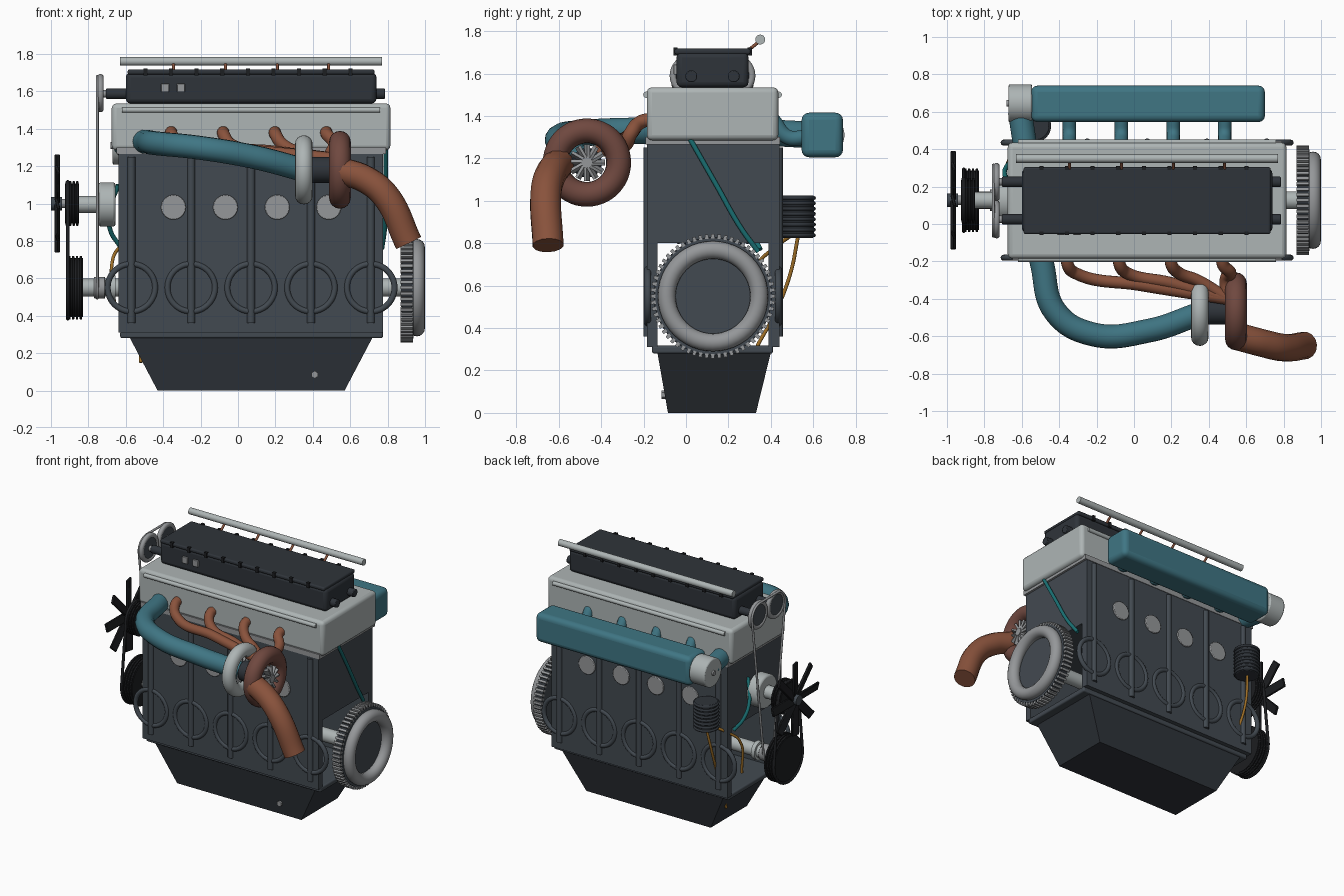
import bpy, bmesh, math
from mathutils import Vector, Matrix, geometry

if "Cube" in bpy.data.objects:
    bpy.data.objects.remove(bpy.data.objects["Cube"])

def mat(name, c):
    m = bpy.data.materials.new(name)
    m.diffuse_color = (*c, 1)
    m.use_nodes = True
    m.node_tree.nodes["Principled BSDF"].inputs["Base Color"].default_value = m.diffuse_color
    return m
IRON = mat("iron", (0.055, 0.068, 0.082))
DARK = mat("dark", (0.028, 0.034, 0.042))
BLACK = mat("black", (0.012, 0.013, 0.015))
ALLOY = mat("alloy", (0.42, 0.46, 0.46))
STEEL = mat("steel", (0.30, 0.31, 0.32))
TEAL = mat("teal", (0.05, 0.18, 0.23))
HOSE = mat("hose", (0.01, 0.16, 0.17))
COPPER = mat("copper", (0.25, 0.085, 0.045))
RUST = mat("rust", (0.16, 0.065, 0.05))
GOLD = mat("gold", (0.35, 0.16, 0.02))
XC = [-0.345, -0.067, 0.21, 0.485]            # cylinder centres
XB = [-0.57, -0.25, 0.07, 0.39, 0.71]         # bearing positions
YC = 0.127                                    # crank plane
ROT = {'x': Matrix.Rotation(math.pi / 2, 4, 'Y'), 'z': Matrix(),
       'y': Matrix.Rotation(math.pi / 2, 4, 'X')}

def finish(bm, name, m, bevel=0, seg=3):
    bmesh.ops.recalc_face_normals(bm, faces=bm.faces)
    me = bpy.data.meshes.new(name)
    bm.to_mesh(me)
    bm.free()
    o = bpy.data.objects.new(name, me)
    bpy.context.collection.objects.link(o)
    me.materials.append(m)
    if bevel:
        b = o.modifiers.new("bevel", 'BEVEL')
        b.width, b.segments = bevel, seg
    return o

def box(name, lo, hi, m, bevel=0, seg=3):
    bm = bmesh.new()
    bmesh.ops.create_cube(bm, size=1)
    lo, hi = Vector(lo), Vector(hi)
    for v in bm.verts:
        v.co = Vector([(lo[i] + hi[i]) / 2 + v.co[i] * (hi[i] - lo[i]) for i in range(3)])
    return finish(bm, name, m, bevel, seg)

def cyl(name, c, r, depth, axis, m, bevel=0, n=40):
    bm = bmesh.new()
    bmesh.ops.create_cone(bm, cap_ends=True, segments=n, radius1=r, radius2=r, depth=depth,
                          matrix=Matrix.Translation(c) @ ROT[axis])
    return finish(bm, name, m, bevel, 2)

def torus(name, c, R, r, axis, m):
    bpy.ops.mesh.primitive_torus_add(major_radius=R, minor_radius=r, major_segments=48, minor_segments=16)
    o = bpy.context.object
    o.name = name
    o.data.transform(Matrix.Translation(c) @ ROT[axis])
    o.data.materials.append(m)
    return o

def tube(name, pts, r, m, closed=False, res=10):
    cu = bpy.data.curves.new(name, 'CURVE')
    cu.dimensions, cu.bevel_depth, cu.bevel_resolution = '3D', r, 5
    cu.use_fill_caps, cu.resolution_u = True, res
    if closed:
        s = cu.splines.new('POLY')
        s.points.add(len(pts) - 1)
        for p, q in zip(s.points, pts):
            p.co = (*q, 1)
        s.use_cyclic_u = True
    else:
        s = cu.splines.new('BEZIER')
        s.bezier_points.add(len(pts) - 1)
        for p, q in zip(s.bezier_points, pts):
            p.co, p.handle_left_type, p.handle_right_type = q, 'AUTO', 'AUTO'
    o = bpy.data.objects.new(name, cu)
    bpy.context.collection.objects.link(o)
    cu.materials.append(m)
    bpy.ops.object.select_all(action='DESELECT')
    o.select_set(True)
    bpy.context.view_layer.objects.active = o
    bpy.ops.object.convert(target='MESH')
    return bpy.context.object

def belt(name, x, circles, r, m):
    pts = [Vector((y + R * math.cos(a * math.pi / 20), z + R * math.sin(a * math.pi / 20)))
           for y, z, R in circles for a in range(40)]
    tube(name, [(x, *pts[i]) for i in geometry.convex_hull_2d(pts)], r, m, True)

def wheel(name, c, r0, r1, n, size, pitch, m):
    # radial blades or teeth about the x axis
    bm = bmesh.new()
    for i in range(n):
        M = (Matrix.Translation(c) @ Matrix.Rotation(2 * math.pi * i / n, 4, 'X')
             @ Matrix.Translation((0, 0, (r0 + r1) / 2)) @ Matrix.Rotation(pitch, 4, 'Z')
             @ Matrix.Diagonal((size[0], size[1], r1 - r0, 1)))
        bmesh.ops.create_cube(bm, size=1, matrix=M)
    return finish(bm, name, m)

# engine block: solid top, open skirt below
bm = bmesh.new()
prof = [(-.185, .31), (-.185, 1.28), (.44, 1.28), (.44, .31), (.39, .31), (.39, .80), (-.135, .80), (-.135, .31)]
f = bm.faces.new([bm.verts.new((-.64, y, z)) for y, z in prof])
ext = bmesh.ops.extrude_face_region(bm, geom=[f])
bmesh.ops.translate(bm, vec=(1.415, 0, 0), verts=[v for v in ext['geom'] if isinstance(v, bmesh.types.BMVert)])
finish(bm, "engine_block", IRON)
for side, y in (("front", -.18), ("back", .435)):
    for x in XB:
        tube(f"{side}_block_rib", [(x, y, .36), (x, y, 1.25)], .022, IRON)
        torus(f"{side}_bearing_ring", (x, y, .55), .127, .016, 'y', IRON)
    for x in XC:
        cyl(f"{side}_core_plug", (x, y, .98), .066, .03, 'y', STEEL, .004)

# oil pan with tapered sump
box("pan_rail", (-.63, -.16, .28), (.775, .41, .317), IRON, .01)
bm = bmesh.new()
rings = [[bm.verts.new(p) for p in ((a, c, z), (b, c, z), (b, d, z), (a, d, z))]
         for a, b, c, d, z in ((-.43, .57, -.085, .33, 0), (-.58, .72, -.135, .40, .285))]
bm.faces.new(rings[0])
bm.faces.new(rings[1])
for i in range(4):
    j = (i + 1) % 4
    bm.faces.new((rings[0][i], rings[0][j], rings[1][j], rings[1][i]))
finish(bm, "oil_pan", DARK)
cyl("drain_plug", (.41, -.10, .085), .02, .03, 'y', STEEL, n=6)

# cylinder head
box("head_gasket", (-.65, -.192, 1.265), (.79, .444, 1.30), STEEL)
box("cylinder_head", (-.675, -.185, 1.285), (.815, .435, 1.535), ALLOY, .025)
for y in (-.187, .437):
    tube("head_bead", [(-.62, y, 1.50), (.76, y, 1.50)], .015, ALLOY)

# valve cover, lid and cam ends
box("valve_cover", (-.60, -.045, 1.535), (.74, .295, 1.70), DARK, .025)
box("cover_lid", (-.59, -.054, 1.69), (.73, .304, 1.717), DARK, .01)
for i in range(9):
    x = -.495 + .137 * i
    for y in (-.05, .30):
        box("cover_clip", (x - .011, y - .01, 1.685), (x + .011, y + .01, 1.722), BLACK)
for x in (-.39, -.305):
    box("cover_sensor", (x - .021, -.058, 1.595), (x + .021, -.04, 1.642), STEEL, .004)
for y in (.025, .225):
    cyl("camshaft", (.04, y, 1.587), .028, 1.49, 'x', DARK, .004)
    cyl("camshaft_nose", (-.67, y, 1.587), .02, .14, 'x', STEEL)
    cyl("cam_gear_disc", (-.735, y, 1.59), .085, .022, 'x', IRON)
    torus("cam_gear_rim", (-.735, y, 1.59), .085, .017, 'x', STEEL)

# fuel rail and injectors
cyl("fuel_rail", (.07, .35, 1.76), .023, 1.40, 'x', ALLOY)
for x in XC:
    tube("injector", [(x, .27, 1.69), (x, .35, 1.755)], .008, COPPER)

# crankshaft, front pulley and belts
cyl("crankshaft", (.03, YC, .55), .048, 1.78, 'x', ALLOY)
cyl("crank_gear", (-.74, YC, .55), .058, .06, 'x', STEEL, .005)
cyl("crank_flange", (-.67, YC, .55), .065, .03, 'x', ALLOY)
def pulley(name, z, r, x0, x1):
    w = (x1 - x0) / 4
    cyl(name + "_core", ((x0 + x1) / 2, YC, z), r - .012, x1 - x0, 'x', BLACK)
    for i in range(4):
        cyl(name + "_rib", (x0 + w * (i + .5), YC, z), r, w * .6, 'x', BLACK, .003)
pulley("crank_pulley", .55, .17, -.912, -.83)
pulley("fan_pulley", 1.0, .12, -.925, -.85)
belt("timing_belt", -.752, [(.025, 1.59, .09), (.225, 1.59, .09), (YC, .55, .055)], .008, STEEL)
belt("fan_belt", -.91, [(YC, .55, .165), (YC, 1.0, .115)], .01, BLACK)

# water pump and fan
cyl("water_pump", (-.70, YC, .995), .118, .09, 'x', ALLOY, .012)
cyl("pump_shaft", (-.81, YC, .995), .045, .22, 'x', ALLOY)
cyl("fan_hub", (-.97, YC, 1.0), .036, .06, 'x', IRON)
cyl("fan_shaft", (-.92, YC, 1.0), .025, .1, 'x', STEEL)
wheel("fan_blades", (-.966, YC, 1.0), .03, .262, 8, (.018, .062), .25, BLACK).modifiers.new("bevel", 'BEVEL').width = .004

# flywheel with ring gear
cyl("flywheel_disc", (.905, YC, .55), .272, .065, 'x', IRON)
cyl("ring_gear", (.903, YC, .55), .279, .055, 'x', DARK, n=64)
wheel("ring_gear_teeth", (.903, YC, .55), .27, .293, 60, (.066, .016), 0, STEEL)
torus("flywheel_rim", (.957, YC, .55), .218, .042, 'x', STEEL)

# intake plenum, runners and throttle
box("intake_plenum", (-.55, .545, 1.205), (.70, .74, 1.415), TEAL, .035, 4)
for x in XC:
    tube("intake_runner", [(x, .41, 1.38), (x, .48, 1.30), (x, .57, 1.30)], .036, TEAL)
cyl("throttle_body", (-.608, .645, 1.31), .102, .125, 'x', ALLOY, .008)
cyl("throttle_cap", (-.672, .645, 1.31), .018, .02, 'x', STEEL)
tube("charge_pipe", [(-.61, .60, 1.31), (-.58, .40, 1.32), (-.53, 0, 1.33), (-.49, -.22, 1.33), (-.42, -.47, 1.32),
                     (-.22, -.59, 1.30), (.08, -.57, 1.25), (.35, -.48, 1.18)], .064, TEAL)

# turbocharger
TY, TZ = -.467, 1.18
torus("compressor_housing", (.352, TY, TZ), .138, .047, 'x', ALLOY)
cyl("turbo_core", (.47, TY, TZ), .07, .20, 'x', DARK, .008)
torus("turbine_housing", (.545, TY, TZ), .15, .058, 'x', RUST)
for x in (.34, .58):
    wheel("turbo_wheel", (x, TY, TZ), .015, .086, 12, (.04, .014), .4, STEEL)
    cyl("turbo_wheel_hub", (x, TY, TZ), .026, .05, 'x', STEEL)

# exhaust runners and downpipe
for i, x in enumerate(XC):
    c = (.50, -.40, 1.24)
    mid = (x + (c[0] - x) * .45, -.29 - .012 * (3 - i), 1.285 - .008 * i)
    tube("exhaust_runner", [(x - .01, -.15, 1.385), (x - .01, -.215, 1.37), (x + .03, -.262, 1.315), mid, c], .033, COPPER)
tube("downpipe", [(.55, -.60, 1.175), (.68, -.635, 1.13), (.79, -.66, 1.04), (.912, -.65, .79)], .074, COPPER)

# oil filter with fins, oil lines, coolant hoses
cyl("oil_filter", (-.53, .525, .925), .078, .20, 'z', DARK, .006)
for i in range(8):
    torus("oil_filter_fin", (-.53, .525, .838 + .025 * i), .078, .009, 'z', DARK)
tube("oil_line", [(-.53, .53, .84), (-.55, .49, .65), (-.54, .41, .45), (-.52, .33, .30), (-.52, .28, .15)], .009, GOLD)
tube("oil_return_line", [(-.55, .50, .84), (-.62, .42, .78), (-.67, .34, .70), (-.66, .30, .45)], .009, GOLD)
tube("rear_coolant_hose", [(.79, .02, 1.29), (.79, .14, 1.08), (.785, .26, .87), (.77, .34, .76)], .012, HOSE)
tube("front_coolant_hose", [(-.64, .20, 1.10), (-.69, .26, .95), (-.68, .31, .85), (-.63, .35, .77)], .012, HOSE)

# smooth shading with sharp edges kept
bpy.ops.object.select_all(action='SELECT')
bpy.context.view_layer.objects.active = bpy.data.objects["engine_block"]
bpy.ops.object.shade_smooth_by_angle(angle=math.radians(35))
